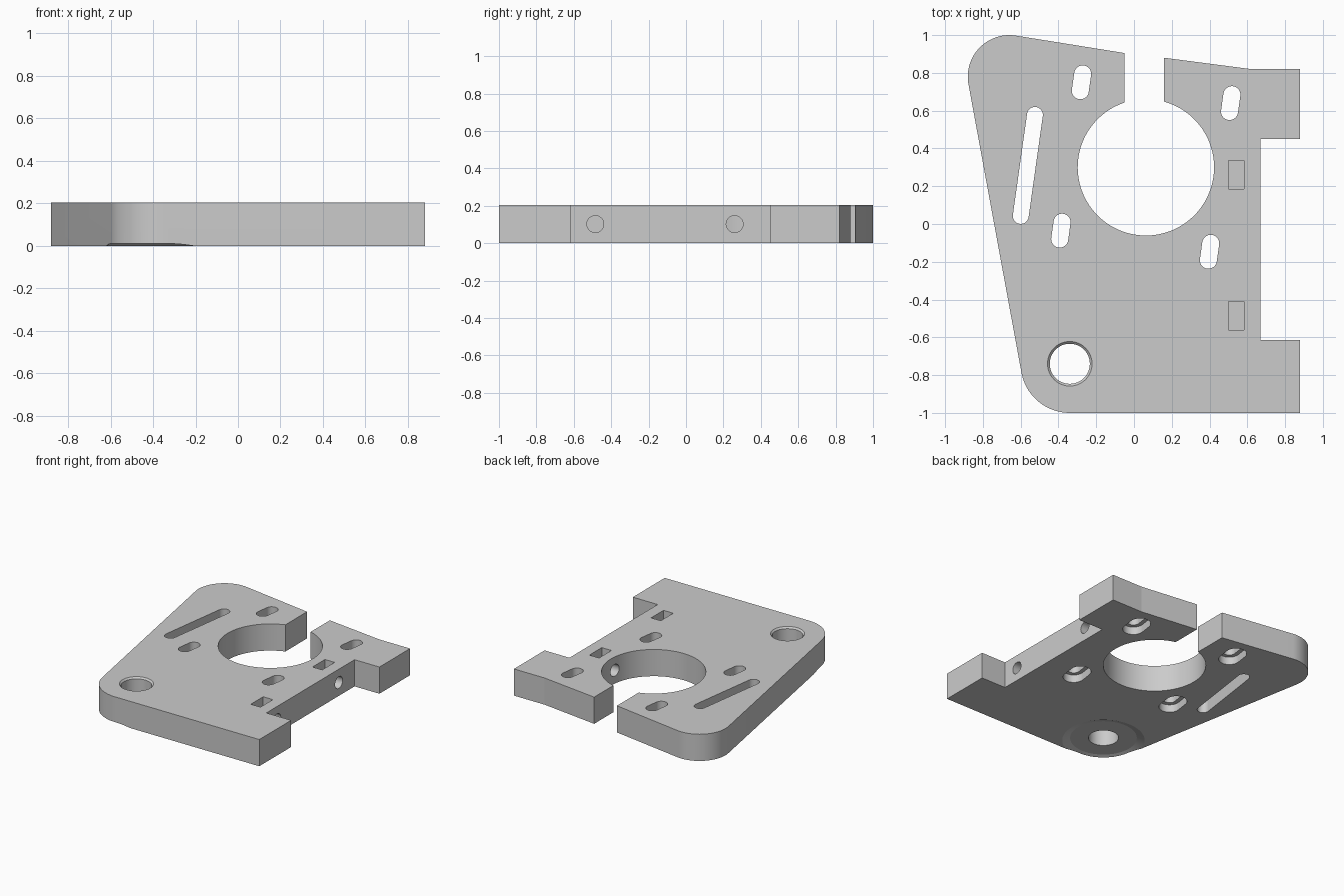
import bpy
import bmesh
import math
from mathutils import Matrix, Vector

cube = bpy.data.objects.get("Cube")
if cube:
    bpy.data.objects.remove(cube, do_unlink=True)

THICK = 0.204
TILT = math.radians(8)

grey = bpy.data.materials.new("plain grey")
grey.use_nodes = True
colour = (0.6, 0.6, 0.6, 1)
grey.diffuse_color = colour
grey.node_tree.nodes["Principled BSDF"].inputs["Base Color"].default_value = colour


def arc(cx, cy, r, start, end, steps):
    """Points along an arc, angles in degrees."""
    angles = [math.radians(start + (end - start) * i / steps) for i in range(steps + 1)]
    return [(cx + r * math.cos(a), cy + r * math.sin(a)) for a in angles]


def circle(cx, cy, r, steps=80):
    return arc(cx, cy, r, 0, 360, steps)[:-1]


def slot(cx, cy, half, r):
    """Rounded slot leaning to +x at the back."""
    pts = arc(0, half, r, 0, 180, 32) + arc(0, -half, r, 180, 360, 32)
    c, s = math.cos(TILT), math.sin(TILT)
    return [(cx + x * c + y * s, cy - x * s + y * c) for x, y in pts]


def rect(x0, x1, y0, y1):
    return [(x0, y0), (x1, y0), (x1, y1), (x0, y1)]


def prism(name, low, z0, z1, high=None, matrix=Matrix()):
    """Solid between two matching outlines."""
    bm = bmesh.new()
    bottom = [bm.verts.new((x, y, z0)) for x, y in low]
    top = [bm.verts.new((x, y, z1)) for x, y in (high or low)]
    bm.faces.new(bottom[::-1])
    bm.faces.new(top)
    n = len(low)
    for i in range(n):
        j = (i + 1) % n
        bm.faces.new((bottom[i], bottom[j], top[j], top[i]))
    bmesh.ops.recalc_face_normals(bm, faces=bm.faces)
    bm.transform(matrix)
    mesh = bpy.data.meshes.new(name)
    bm.to_mesh(mesh)
    bm.free()
    mesh.materials.append(grey)
    obj = bpy.data.objects.new(name, mesh)
    bpy.context.collection.objects.link(obj)
    return obj


# Plate outline with notched side, split round opening and two round corners
outline = [(0.88, -1), (0.88, -0.615), (0.67, -0.615), (0.67, 0.45),
           (0.88, 0.45), (0.88, 0.82), (0.62, 0.82), (0.16, 0.88)]
outline += arc(0.063, 0.30, 0.361, 74.4, -251.8, 90)
outline += [(-0.05, 0.905)]
outline += arc(-0.66, 0.78, 0.22, 80.5, 190.5, 30)
outline += arc(-0.34, -0.74, 0.26, 190.5, 270, 24)
plate = prism("mounting_plate", outline, 0, THICK)

cutters = []


def cut(*args, **kwargs):
    cutters.append(prism("cutter", *args, **kwargs))


# Four bolt slots, each with a wider recess underneath
for x, y in [(-0.278, 0.75), (0.512, 0.64), (-0.387, -0.035), (0.40, -0.147)]:
    cut(slot(x, y, 0.045, 0.045), -0.1, 0.3)
    cut(slot(x, y, 0.045, 0.075), -0.1, 0.06)

# Long adjustment slot
cut(slot(-0.562, 0.31, 0.27, 0.042), -0.1, 0.3)

# Pivot hole, its chamfer on top and the shallow dished relief below
px, py = -0.34, -0.74
cut(circle(px, py, 0.106), -0.1, 0.3)
cut(circle(px, py, 0.106), THICK - 0.012, THICK + 0.012, high=circle(px, py, 0.13))
cut(circle(px, py, 0.345), -0.02, 0.02, high=circle(px, py, 0.235))

# Nut pockets and the side bores that meet them
for y in (0.26, -0.485):
    cut(rect(0.5, 0.582, y - 0.075, y + 0.075), 0.03, 0.3)
    along_x = Matrix.Translation(Vector((0, y, 0.102))) @ Matrix.Rotation(math.pi / 2, 4, "Y")
    cut(circle(0, 0, 0.045, 64), 0.4, 0.8, matrix=along_x)

# Apply the cuts, then remove the cutters
for cutter in cutters:
    mod = plate.modifiers.new("cut", "BOOLEAN")
    mod.operation = "DIFFERENCE"
    mod.solver = "EXACT"
    mod.object = cutter
bpy.context.view_layer.update()
evaluated = plate.evaluated_get(bpy.context.evaluated_depsgraph_get())
result = bpy.data.meshes.new_from_object(evaluated)
plate.modifiers.clear()
plate.data = result
for cutter in cutters:
    bpy.data.objects.remove(cutter, do_unlink=True)

# Smooth round walls, keep all edges crisp
for obj in bpy.context.selected_objects:
    obj.select_set(False)
plate.select_set(True)
bpy.context.view_layer.objects.active = plate
bpy.ops.object.shade_smooth_by_angle(angle=math.radians(6.5))
